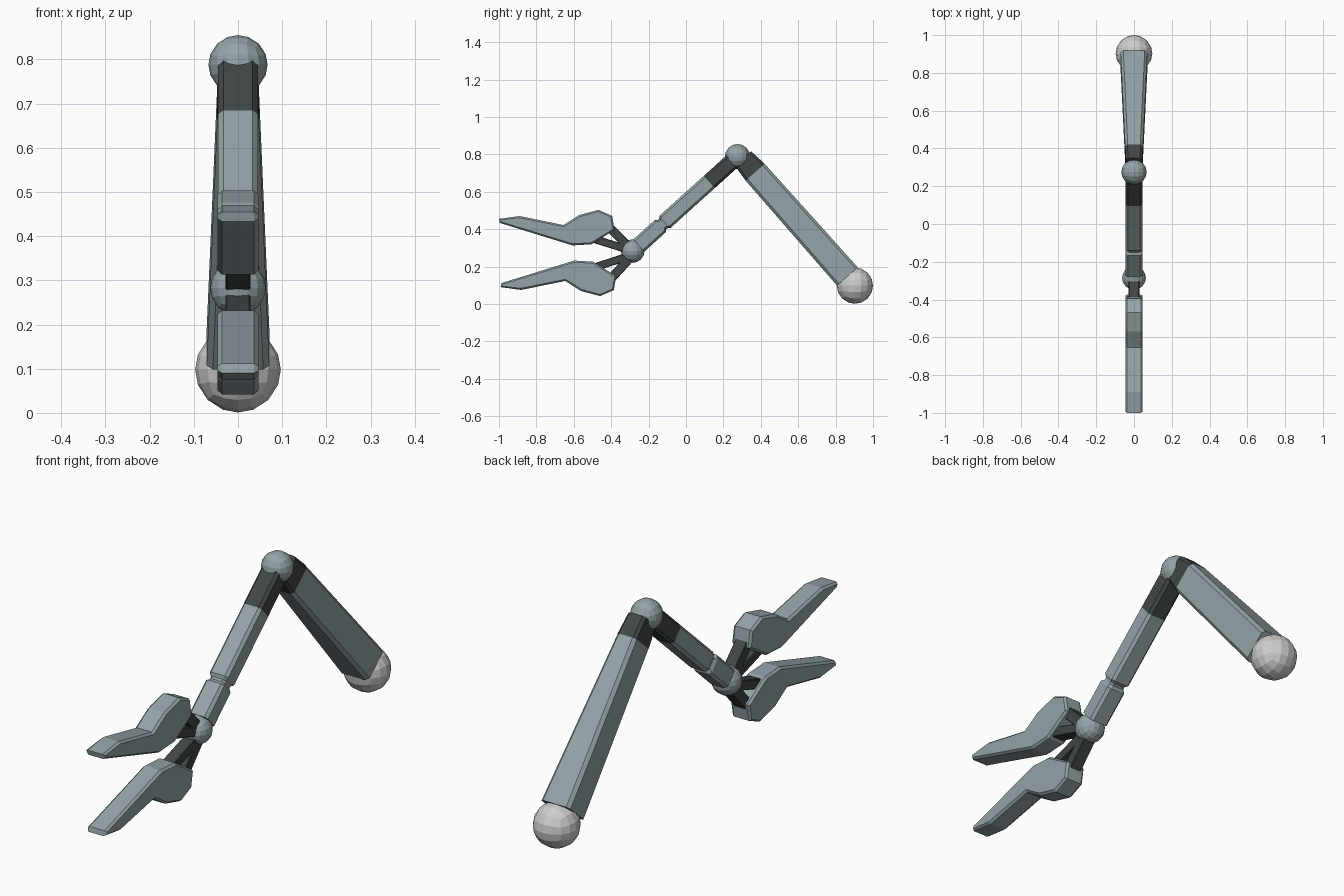
import bpy, bmesh
from mathutils import Vector

if "Cube" in bpy.data.objects:
    bpy.data.objects.remove(bpy.data.objects["Cube"])


def material(name, rgb):
    m = bpy.data.materials.new(name)
    m.diffuse_color = (*rgb, 1)
    m.use_nodes = True
    m.node_tree.nodes["Principled BSDF"].inputs["Base Color"].default_value = m.diffuse_color
    return m


STEEL = material("blue_grey_steel", (0.30, 0.365, 0.39))
DARK = material("dark_grey", (0.052, 0.061, 0.061))
PALE = material("pale_grey", (0.62, 0.61, 0.60))


def finish(bm, name, mat):
    bmesh.ops.recalc_face_normals(bm, faces=bm.faces)
    me = bpy.data.meshes.new(name)
    bm.to_mesh(me)
    bm.free()
    me.materials.append(mat)
    ob = bpy.data.objects.new(name, me)
    bpy.context.collection.objects.link(ob)
    return ob


def ball(name, y, z, r, mat):
    """Low-poly ball made from a subdivided cube."""
    bm = bmesh.new()
    bmesh.ops.create_cube(bm, size=2)
    bmesh.ops.subdivide_edges(bm, edges=bm.edges[:], cuts=3, use_grid_fill=True)
    for v in bm.verts:
        x2, y2, z2 = (c * c for c in v.co)
        v.co = Vector((v.co.x * (1 - y2 / 2 - z2 / 2 + y2 * z2 / 3) ** 0.5,
                       v.co.y * (1 - x2 / 2 - z2 / 2 + x2 * z2 / 3) ** 0.5,
                       v.co.z * (1 - x2 / 2 - y2 / 2 + x2 * y2 / 3) ** 0.5))
        v.co = v.co.normalized() * r + Vector((0, y, z))
    return finish(bm, name, mat)


def beam(name, start, end, stations, mat, c=0.012):
    """Chamfered bar in the yz plane; stations are (distance, half width, half depth)."""
    a = Vector((0, *start))
    d = (Vector((0, *end)) - a).normalized()
    n = Vector((0, -d.z, d.y))
    bm = bmesh.new()
    rings = []
    for t, w, h in stations:
        sec = [(w, h - c), (w - c, h), (c - w, h), (-w, h - c),
               (-w, c - h), (c - w, -h), (w - c, -h), (w, c - h)]
        rings.append([bm.verts.new(a + d * t + n * q + Vector((p, 0, 0))) for p, q in sec])
    for r0, r1 in zip(rings, rings[1:]):
        for i in range(8):
            j = (i + 1) % 8
            bm.faces.new((r0[i], r0[j], r1[j], r1[i]))
    bm.faces.new(rings[0])
    bm.faces.new(rings[-1])
    return finish(bm, name, mat)


def finger(name, pts, half=0.046, c=0.010):
    """Side profile extruded across x with chamfered rims."""
    bm = bmesh.new()
    face = bm.faces.new([bm.verts.new((c - half, y, z)) for y, z in pts])
    ext = bmesh.ops.extrude_face_region(bm, geom=[face])
    bmesh.ops.translate(bm, vec=(2 * (half - c), 0, 0),
                        verts=[g for g in ext["geom"] if isinstance(g, bmesh.types.BMVert)])
    bmesh.ops.recalc_face_normals(bm, faces=bm.faces)
    for cap in [f for f in bm.faces if abs(f.normal.x) > 0.9]:
        bmesh.ops.inset_region(bm, faces=[cap], thickness=0.009, depth=0)
        for v in cap.verts:
            v.co.x = half if v.co.x > 0 else -half
    return finish(bm, name, STEEL)


ELBOW, WRIST = (0.275, 0.788), (-0.285, 0.283)

# Joint balls
ball("shoulder_ball", 0.903, 0.098, 0.097, PALE)
ball("elbow_ball", *ELBOW, 0.067, STEEL)
ball("wrist_ball", *WRIST, 0.063, STEEL)

# Upper arm, flaring towards the shoulder
line = ((0.285, 0.80), (0.863, 0.147))
beam("upper_arm_collar", *line, [(0.03, 0.043, 0.058), (0.128, 0.047, 0.068)], DARK)
beam("upper_arm", *line, [(0.128, 0.047, 0.068), (0.872, 0.071, 0.074)], STEEL, 0.014)

# Forearm with a groove near the wrist
beam("forearm_collar", ELBOW, WRIST, [(0, 0.045, 0.044), (0.203, 0.045, 0.044)], DARK)
beam("forearm", ELBOW, WRIST,
     [(0.203, 0.045, 0.044), (0.520, 0.045, 0.044), (0.533, 0.037, 0.034),
      (0.543, 0.037, 0.034), (0.556, 0.045, 0.044), (0.71, 0.045, 0.044)], STEEL)

# Gripper: two mirrored fingers, each on two dark struts
profile = [(-1.0, 0.455), (-0.89, 0.47), (-0.655, 0.422), (-0.57, 0.476), (-0.468, 0.503),
           (-0.395, 0.471), (-0.382, 0.396), (-0.505, 0.319), (-0.607, 0.313), (-0.995, 0.433)]
for side, flip in (("upper", False), ("lower", True)):
    def place(p):
        return (p[0] + 0.009, 0.545 - p[1]) if flip else p

    finger(side + "_finger", [place(p) for p in profile])
    root = (WRIST[0], 0.262) if flip else WRIST
    for label, tip, h in (("short", (-0.41, 0.41), 0.024), ("long", (-0.50, 0.350), 0.021)):
        tip = place(tip)
        length = (Vector(tip) - Vector(root)).length
        beam(f"{side}_{label}_strut", root, tip,
             [(0, 0.028, h), (length, 0.028, h)], DARK, 0.003)
